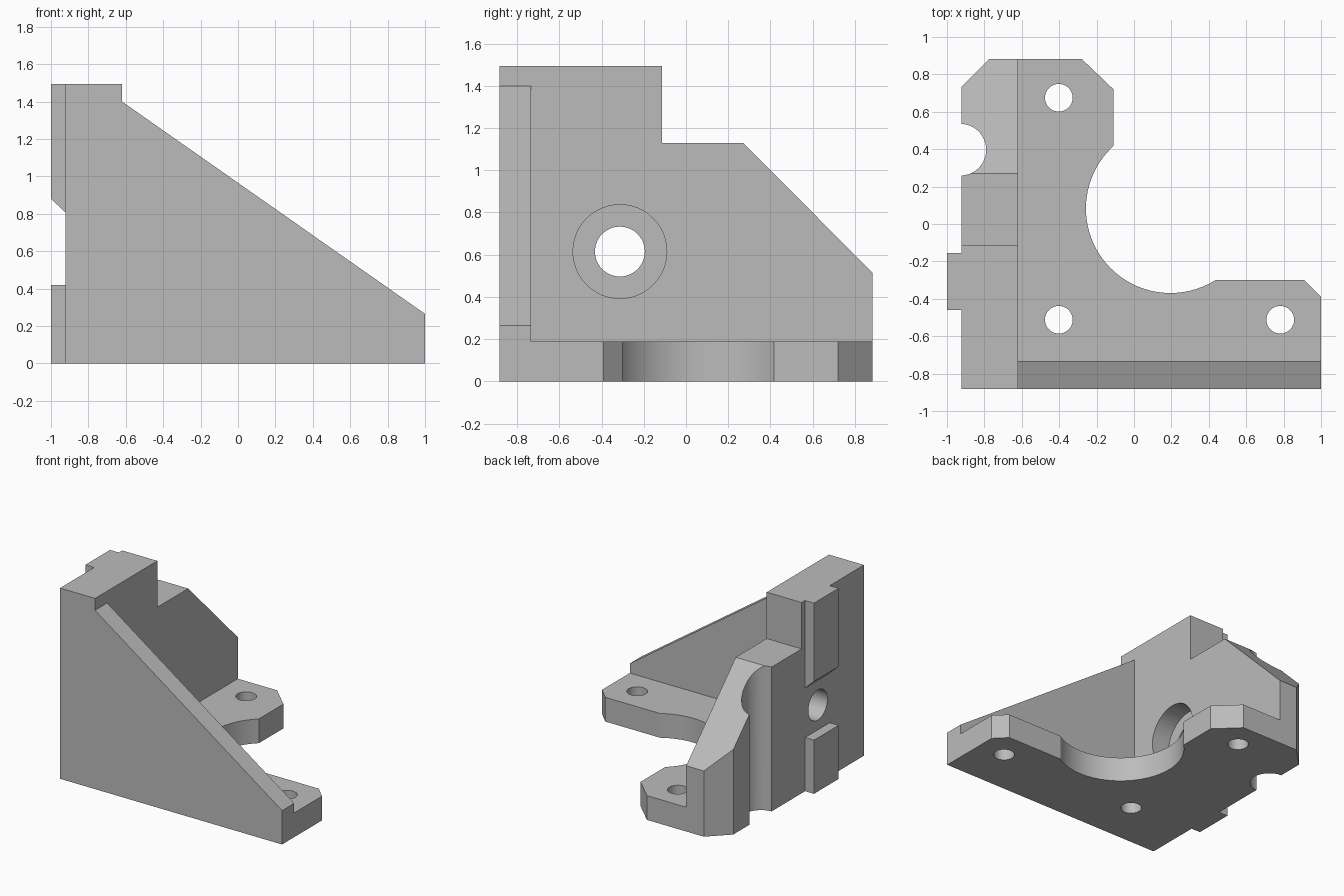
import bpy, bmesh
from math import cos, sin, atan2, pi, tau
from mathutils import Vector

cube = bpy.data.objects.get("Cube")
if cube:
    bpy.data.objects.remove(cube, do_unlink=True)

grey = bpy.data.materials.new("plain grey")
grey.use_nodes = True
grey.diffuse_color = (0.5, 0.5, 0.5, 1)
grey.node_tree.nodes["Principled BSDF"].inputs["Base Color"].default_value = (0.5, 0.5, 0.5, 1)


def prism(name, outline, axis, low, high):
    """Extrude a 2D outline along an axis; the outline uses the other two axes in order."""
    bm = bmesh.new()

    def place(p, depth):
        co = list(p)
        co.insert("xyz".index(axis), depth)
        return Vector(co)

    face = bm.faces.new([bm.verts.new(place(p, low)) for p in outline])
    top = bmesh.ops.extrude_face_region(bm, geom=[face])["geom"]
    shift = place((0, 0), high - low)
    bmesh.ops.translate(bm, vec=shift, verts=[v for v in top if isinstance(v, bmesh.types.BMVert)])
    bmesh.ops.recalc_face_normals(bm, faces=bm.faces)
    mesh = bpy.data.meshes.new(name)
    bm.to_mesh(mesh)
    bm.free()
    mesh.materials.append(grey)
    obj = bpy.data.objects.new(name, mesh)
    bpy.context.collection.objects.link(obj)
    return obj


def arc(centre, radius, start, end, steps):
    angles = [start + (end - start) * i / steps for i in range(steps + 1)]
    return [(centre[0] + radius * cos(a), centre[1] + radius * sin(a)) for a in angles]


def circle(centre, radius, steps=48):
    return arc(centre, radius, 0, tau, steps)[:-1]


def rect(a0, a1, b0, b1):
    return [(a0, b0), (a1, b0), (a1, b1), (a0, b1)]


def combine(target, other, operation):
    mod = target.modifiers.new(operation.lower(), "BOOLEAN")
    mod.operation = operation
    mod.solver = "EXACT"
    mod.object = other
    bpy.context.view_layer.objects.active = target
    bpy.ops.object.modifier_apply(modifier=mod.name)
    bpy.data.objects.remove(other, do_unlink=True)


LEFT, INNER, RIGHT = -0.923, -0.62, 1.0
FRONT, BACK, PLATE = -0.883, 0.883, 0.19

# Base plate with a round bite and clipped corners
bite = (0.195, 0.083)
a0 = atan2(0.415 - bite[1], -0.11 - bite[0])
a1 = atan2(-0.3 - bite[1], 0.435 - bite[0]) + tau
outline = [(LEFT, FRONT), (LEFT, BACK), (-0.28, BACK), (-0.11, 0.72)]
outline += arc(bite, 0.452, a0, a1, 48)
outline += [(0.91, -0.3), (RIGHT, -0.39), (RIGHT, FRONT)]
bracket = prism("bracket", outline, "z", 0, PLATE)

# Upright side wall with stepped and sloping top
side_wall = prism("side_wall", [(FRONT, 0), (BACK, 0), (BACK, 0.515), (0.27, 1.13),
                                (-0.113, 1.13), (-0.113, 1.493), (FRONT, 1.493)], "x", LEFT, INNER)
combine(bracket, side_wall, "UNION")

# Triangular front web
front_web = prism("front_web", [(LEFT, 0), (RIGHT, 0), (RIGHT, 0.265), (INNER, 1.4),
                                (INNER, 1.493), (LEFT, 1.493)], "y", FRONT, -0.733)
combine(bracket, front_web, "UNION")

# Locating rails on the outer side
for name, profile in {
    "lower_rail": rect(-1, -0.85, 0, 0.42),
    "upper_rail": [(-1, 0.88), (LEFT, 0.808), (-0.85, 0.808), (-0.85, 1.493), (-1, 1.493)],
}.items():
    combine(bracket, prism(name, profile, "y", -0.46, -0.155), "UNION")

# Mounting holes, cable notch, clipped wall corner, counterbored side hole
for spot in [(-0.402, 0.675), (-0.402, -0.512), (0.782, -0.512)]:
    combine(bracket, prism("hole_cutter", circle(spot, 0.074), "z", -0.1, 0.4), "DIFFERENCE")
combine(bracket, prism("notch_cutter", circle((-0.928, 0.397), 0.138), "z", -0.1, 2), "DIFFERENCE")
corner = [(LEFT - 0.1, 0.633), (LEFT + 0.25, 0.983), (LEFT - 0.1, 0.983)]
combine(bracket, prism("corner_cutter", corner, "z", -0.1, 2), "DIFFERENCE")
bore = (-0.313, 0.615)
combine(bracket, prism("bore_cutter", circle(bore, 0.118), "x", -1.2, 0), "DIFFERENCE")
combine(bracket, prism("counterbore_cutter", circle(bore, 0.222), "x", INNER - 0.15, -0.4), "DIFFERENCE")

# Smooth the round surfaces, keep edges crisp
bpy.ops.object.select_all(action="DESELECT")
bracket.select_set(True)
bpy.context.view_layer.objects.active = bracket
bpy.ops.object.shade_smooth_by_angle(angle=pi / 6)
